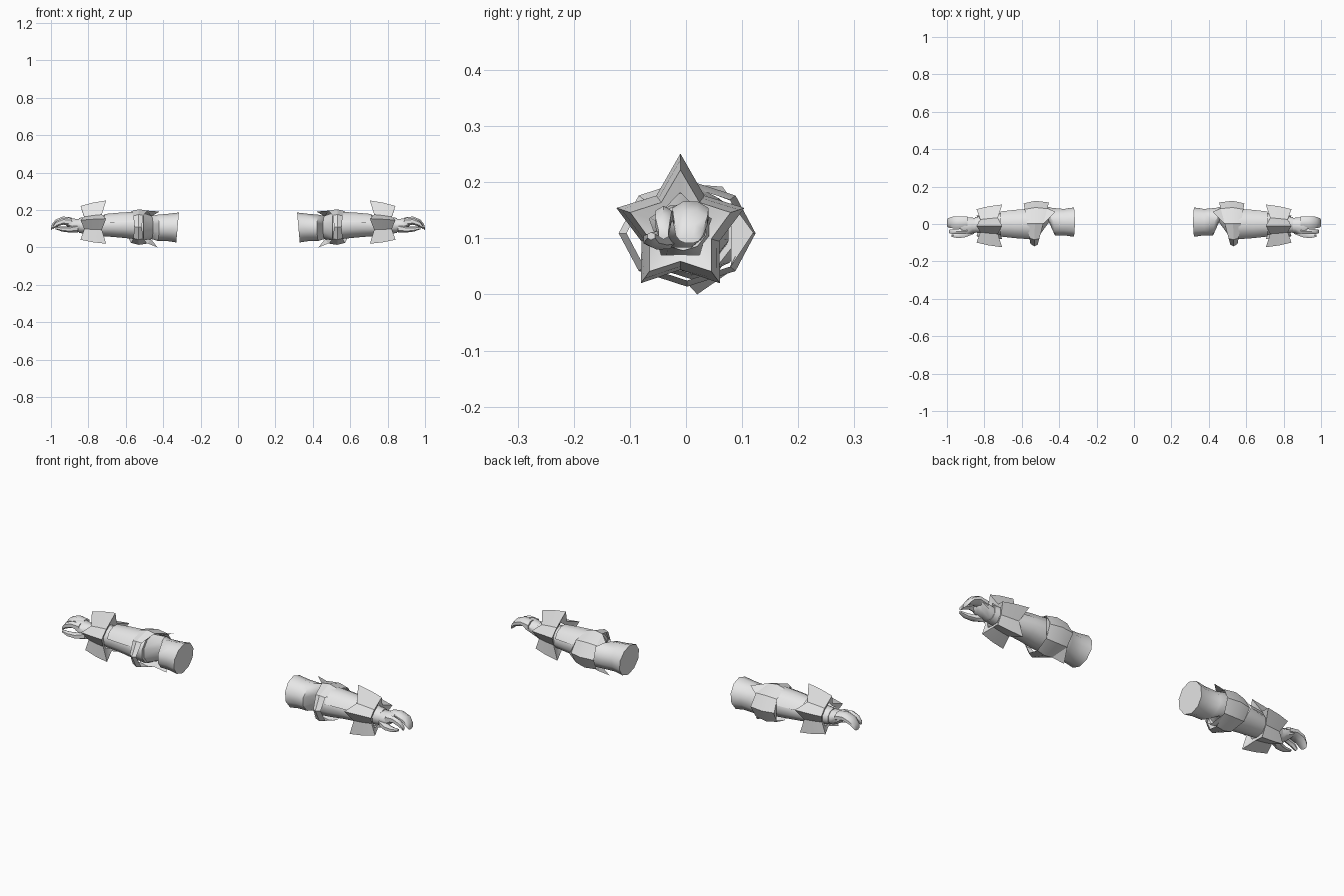
import bpy, bmesh, math

grey = bpy.data.materials.new("light grey")
grey.diffuse_color = (0.8, 0.8, 0.8, 1)


def finish(name, bm, angle=40):
    """Turn a bmesh into a smooth-by-angle object mirrored to the other arm."""
    bmesh.ops.recalc_face_normals(bm, faces=bm.faces)
    me = bpy.data.meshes.new(name)
    bm.to_mesh(me)
    bm.free()
    me.materials.append(grey)
    ob = bpy.data.objects.new(name, me)
    bpy.context.collection.objects.link(ob)
    bpy.ops.object.select_all(action='DESELECT')
    ob.select_set(True)
    bpy.context.view_layer.objects.active = ob
    bpy.ops.object.shade_smooth_by_angle(angle=math.radians(angle))
    mod = ob.modifiers.new("other_arm", 'MIRROR')
    mod.use_mirror_merge = False
    return ob


def loft(name, rings, closed=True, caps=True, angle=40):
    """Skin a list of point rings."""
    bm = bmesh.new()
    vs = [[bm.verts.new(p) for p in r] for r in rings]
    n = len(rings[0])
    for a, b in zip(vs, vs[1:]):
        for i in range(n if closed else n - 1):
            j = (i + 1) % n
            bm.faces.new((a[i], a[j], b[j], b[i]))
    if closed and caps:
        bm.faces.new(vs[0])
        bm.faces.new(vs[-1])
    return finish(name, bm, angle)


def ring(x, cy, cz, ry, rz, n=10, tilt=0.0, lean=0.0):
    """Oval around the arm; tilt shears x toward the back, lean toward the top."""
    pts = []
    for i in range(n):
        a = 2 * math.pi * (i + 0.5) / n
        c, s = math.cos(a), math.sin(a)
        pts.append((x + tilt * c + lean * s, cy + ry * c, cz + rz * s))
    return pts


# upper arm, pinched at the inside of the elbow, running into the forearm
loft("upper_arm", [
    ring(0.323, 0.01, 0.107, 0.082, 0.080, lean=-0.007),
    ring(0.375, 0.01, 0.107, 0.074, 0.073),
    ring(0.430, 0.012, 0.105, 0.078, 0.070, tilt=0.008),
    ring(0.462, 0.052, 0.107, 0.045, 0.062, tilt=0.008),
    ring(0.510, 0.010, 0.112, 0.080, 0.074),
])
loft("forearm", [
    ring(0.505, 0.0, 0.114, 0.078, 0.074),
    ring(0.57, 0.0, 0.118, 0.080, 0.071),
    ring(0.64, 0.002, 0.118, 0.072, 0.064),
    ring(0.73, 0.0, 0.116, 0.060, 0.055),
    ring(0.85, -0.005, 0.118, 0.043, 0.040),
])

# raised plate over the top of the forearm
plate = []
for x, ry, rz in ((0.56, 0.084, 0.076), (0.64, 0.078, 0.071), (0.715, 0.069, 0.064)):
    plate.append([(x, ry * math.cos(t), 0.117 + rz * math.sin(t))
                  for t in (math.radians(15 + 30 * i) for i in range(6))])
loft("forearm_plate", plate, closed=False)


# elbow band: narrow at the inside, wide at the back, with a raised middle
def band(x, tilt, r, n=8):
    pts = []
    for i in range(n):
        a = 2 * math.pi * i / n
        c, s = math.cos(a), math.sin(a)
        pts.append((x + tilt * c, 0.002 + r * c, 0.109 + 0.78 * r * s))
    return pts


loft("elbow_band", [band(0.485, -0.03, 0.113), band(0.53, -0.003, 0.122),
                    band(0.572, 0.018, 0.108)], caps=False, angle=25)

# pointed corners on the elbow band
bm = bmesh.new()
for tri in (((0.42, 0.065, 0.192), (0.465, 0.085, 0.165), (0.485, 0.0, 0.197)),
            ((0.43, 0.02, 0.0), (0.465, 0.085, 0.045), (0.485, 0.0, 0.022)),
            ((0.595, 0.12, 0.11), (0.583, 0.08, 0.165), (0.583, 0.08, 0.05))):
    bm.faces.new([bm.verts.new(p) for p in tri])
finish("elbow_points", bm)


# five-pointed flared wrist guard
def star(x_tip, x_val, r_tip, r_val):
    pts = []
    for i in range(10):
        a = math.radians(90 + 36 * i)
        tip = i % 2 == 0
        r = r_tip if tip else r_val
        if i == 0:
            r += 0.014 * r_tip / 0.12
        pts.append((x_tip if tip else x_val, -0.01 + r * math.cos(a),
                    0.117 + r * math.sin(a)))
    return pts


loft("wrist_guard", [star(0.735, 0.735, 0.060, 0.055),
                     star(0.705, 0.728, 0.120, 0.073),
                     star(0.775, 0.775, 0.110, 0.067),
                     star(0.842, 0.822, 0.094, 0.058),
                     star(0.825, 0.820, 0.058, 0.046)], caps=False, angle=30)


# hand: palm, joined fingers, index finger and thumb
def limb(name, path, n=8):
    loft(name, [ring(x, y, z, ry, rz, n) for x, y, z, ry, rz in path], angle=50)


limb("palm", [(0.82, -0.005, 0.118, 0.040, 0.038), (0.865, -0.008, 0.118, 0.045, 0.037),
              (0.905, -0.008, 0.132, 0.048, 0.030), (0.925, -0.005, 0.140, 0.042, 0.018)])
limb("fingers", [(0.89, 0.008, 0.138, 0.034, 0.024), (0.935, 0.008, 0.146, 0.035, 0.021),
                 (0.975, 0.008, 0.132, 0.033, 0.019), (0.995, 0.006, 0.110, 0.026, 0.015),
                 (1.0, 0.006, 0.098, 0.018, 0.007)])
limb("index_finger", [(0.89, -0.036, 0.135, 0.018, 0.021), (0.935, -0.040, 0.140, 0.017, 0.018),
                      (0.97, -0.041, 0.127, 0.015, 0.016), (0.99, -0.040, 0.108, 0.010, 0.010)], 6)
limb("thumb", [(0.855, -0.030, 0.103, 0.026, 0.022), (0.90, -0.052, 0.096, 0.021, 0.016),
               (0.94, -0.062, 0.098, 0.016, 0.013), (0.975, -0.062, 0.104, 0.008, 0.007)], 6)
